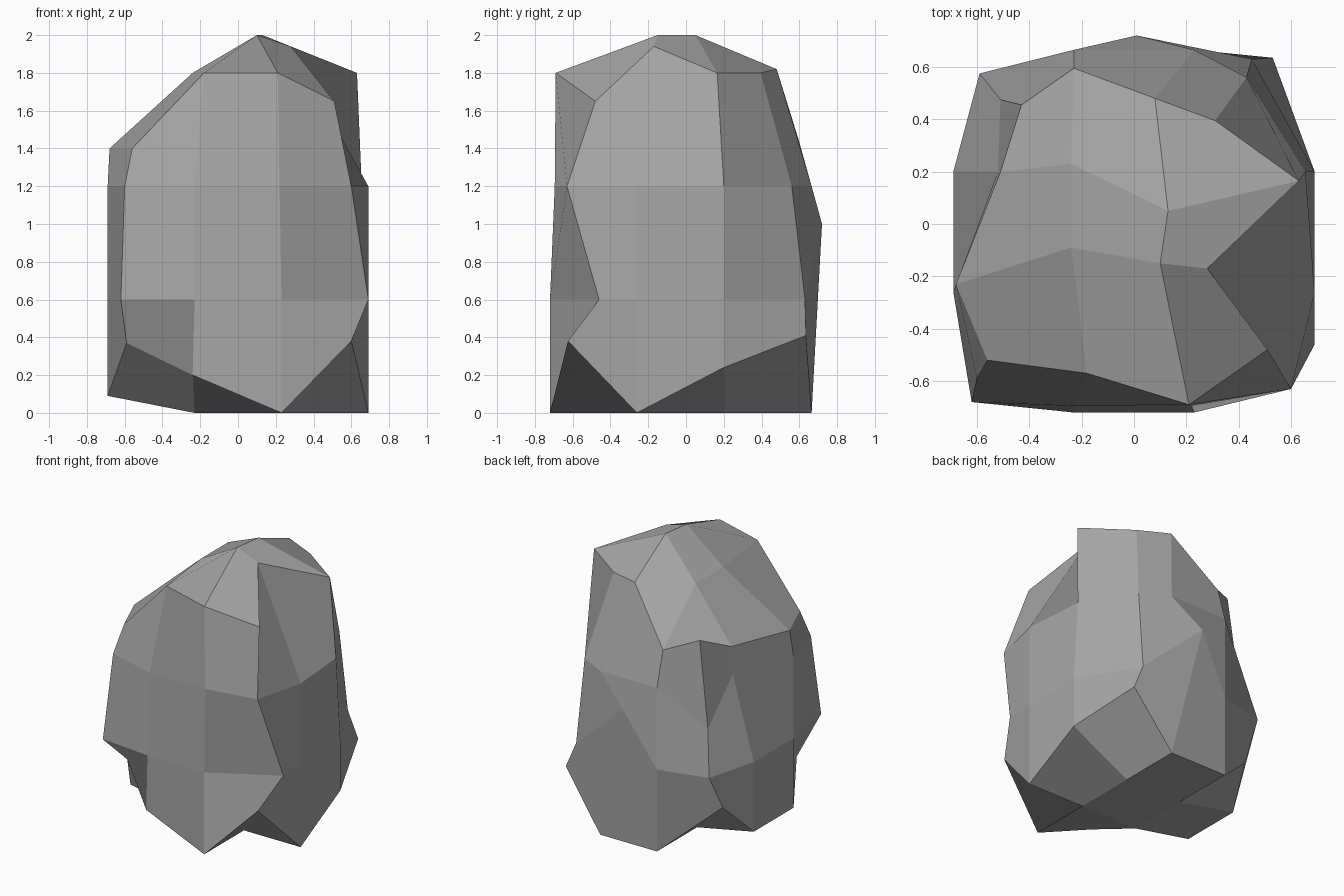
import bpy, bmesh

# Regular block of 3 x 3 x 3 cells that the rock is carved from
XS = (-0.69, -0.23, 0.23, 0.69)
YS = (-0.72, -0.26, 0.20, 0.665)
ZS = (0.0, 0.6, 1.2, 1.8)

# Sloping crown: rows run front to back, left to right
CROWN = [
    [(-.56, -.52, 1.40), (-.18, -.57, 1.80), (.21, -.69, 1.80), (.51, -.48, 1.65)],
    [(-.68, -.23, 1.40), (-.24, -.09, 1.80), (.10, -.15, 2.00), (.28, -.17, 1.94)],
    [(-.51, .20, 1.40), (-.24, .23, 1.80), (.13, .05, 2.00), (.63, .165, 1.80)],
    [(-.43, .455, 1.52), (-.23, .595, 1.45), (.08, .48, 1.82), (.31, .395, 1.80)],
]

# Chipped corners and dents below the crown
CHIPS = {
    (0, 0, 0): (-.59, -.44, .37), (1, 0, 0): (-.24, -.72, .20),
    (3, 0, 0): (.60, -.625, .38), (3, 2, 0): (.69, .20, .24),
    (3, 3, 0): (.53, .635, .41), (0, 3, 0): (-.60, .43, .33),
    (0, 1, 0): (-.69, -.26, .09), (0, 2, 0): (-.69, .20, .09),
    (0, 0, 1): (-.62, -.68, .60), (3, 0, 1): (.69, -.46, .60),
    (3, 3, 1): (.45, .63, .60), (0, 3, 1): (-.59, .575, .60),
    (2, 3, 1): (.01, .72, 1.0), (3, 2, 2): (.655, .20, 1.2),
    (1, 0, 2): (-.23, -.695, 1.2), (2, 0, 2): (.22, -.695, 1.2),
    (0, 0, 2): (-.60, -.59, 1.2), (3, 0, 2): (.60, -.63, 1.2),
    (3, 3, 2): (.43, .56, 1.2), (0, 3, 2): (-.51, .475, .90),
    (0, 2, 2): (-.52, .20, 1.2),
}

# Cells that fold across the other pair of corners
FOLDS = [
    {(3, 0, 0), (2, 1, 0)}, {(0, 3, 0), (1, 2, 0)},
    {(2, 0, 3), (3, 0, 2)}, {(3, 2, 3), (3, 3, 2)}, {(3, 1, 3), (3, 2, 2)},
]


def place(i, j, k):
    if k == 3:
        return CROWN[j][i]
    return CHIPS.get((i, j, k), (XS[i], YS[j], ZS[k]))


bm = bmesh.new()
verts = {}


def vert(key):
    if key not in verts:
        verts[key] = bm.verts.new(place(*key))
    return verts[key]


# Skin the six sides of the block; a quad folds between its 1st and 3rd corner
for axis in range(3):
    for side in (0, 3):
        for a in range(3):
            for b in range(3):
                keys = []
                for da, db in ((0, 0), (1, 0), (1, 1), (0, 1)):
                    key = [a + da, b + db]
                    key.insert(axis, side)
                    keys.append(tuple(key))
                if {keys[1], keys[3]} in FOLDS:
                    keys = keys[1:] + keys[:1]
                # wind the corners so the face looks outwards
                if (side == 0) != (axis == 1):
                    keys = [keys[0], keys[3], keys[2], keys[1]]
                bm.faces.new([vert(key) for key in keys])

mesh = bpy.data.meshes.new("rock")
bm.to_mesh(mesh)
bm.free()
rock = bpy.data.objects.new("rock", mesh)
bpy.context.collection.objects.link(rock)

# Stone colour
stone = bpy.data.materials.new("stone grey")
stone.diffuse_color = (0.38, 0.38, 0.38, 1)
mesh.materials.append(stone)
